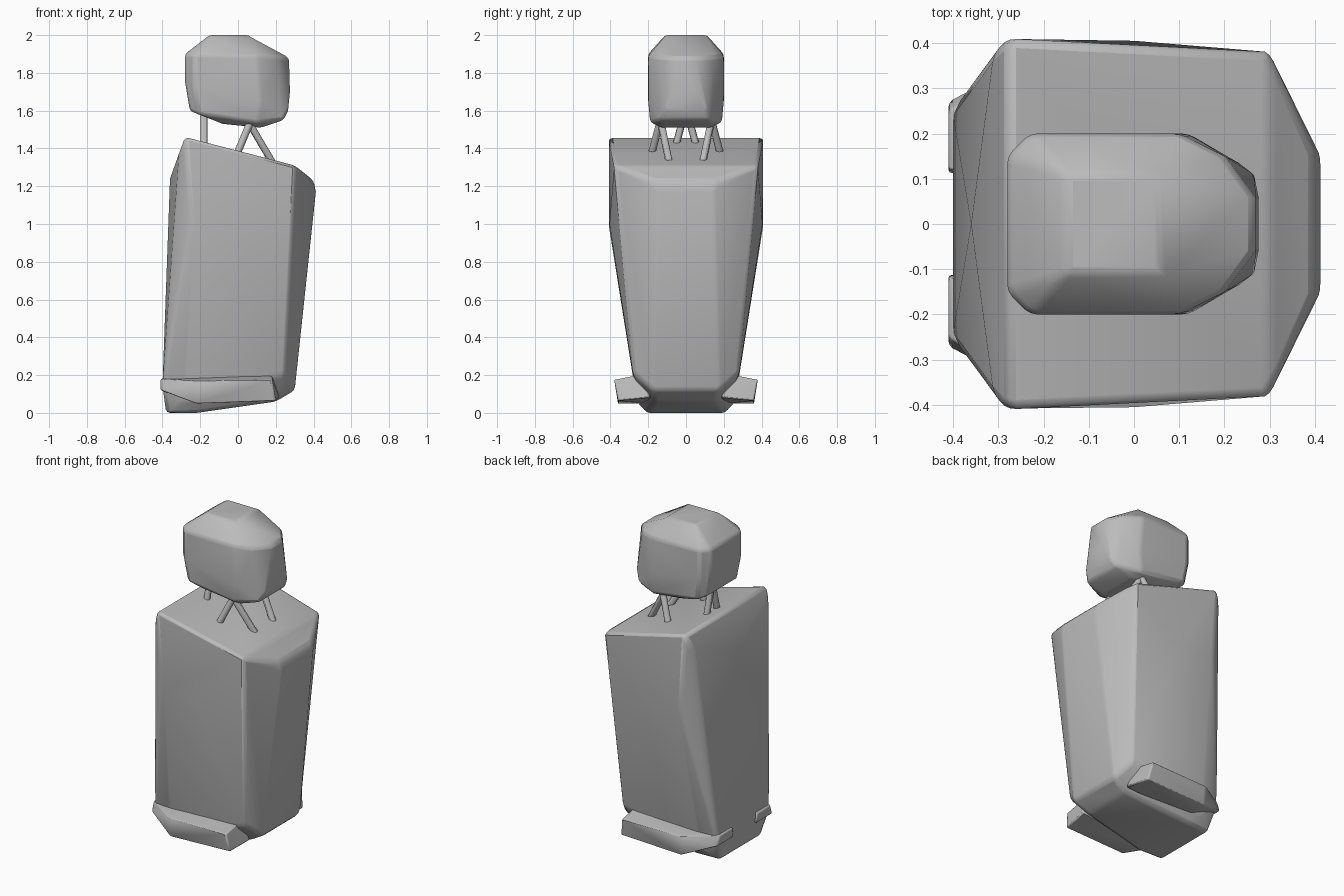
import bpy, bmesh, math
from mathutils import Vector

cube = bpy.data.objects.get("Cube")
if cube:
    bpy.data.objects.remove(cube, do_unlink=True)

grey = bpy.data.materials.new("seat grey")
grey.use_nodes = True
grey.diffuse_color = (0.5, 0.5, 0.5, 1)
grey.node_tree.nodes["Principled BSDF"].inputs["Base Color"].default_value = (0.5, 0.5, 0.5, 1)


def finish(obj, angle=30):
    obj.data.materials.append(grey)
    bpy.ops.object.select_all(action='DESELECT')
    obj.select_set(True)
    bpy.context.view_layer.objects.active = obj
    bpy.ops.object.shade_smooth_by_angle(angle=math.radians(angle))


def mirrored(points):
    return [(x, s * y, z) for x, y, z in points for s in (1, -1)]


def padded_block(name, points, bevel):
    """Faceted cushion wrapped around its corner points, with softened edges."""
    bm = bmesh.new()
    for p in set(points):
        bm.verts.new(p)
    res = bmesh.ops.convex_hull(bm, input=bm.verts)
    loose = [v for v in bm.verts if not v.link_faces]
    bmesh.ops.delete(bm, geom=loose, context='VERTS')
    bmesh.ops.dissolve_limit(bm, angle_limit=math.radians(4), verts=bm.verts, edges=bm.edges)
    bmesh.ops.recalc_face_normals(bm, faces=bm.faces)
    mesh = bpy.data.meshes.new(name)
    bm.to_mesh(mesh)
    bm.free()
    obj = bpy.data.objects.new(name, mesh)
    bpy.context.collection.objects.link(obj)
    mod = obj.modifiers.new("soft edges", 'BEVEL')
    mod.width = bevel
    mod.segments = 2
    mod.limit_method = 'ANGLE'
    mod.angle_limit = math.radians(22)
    finish(obj, 35)
    return obj


def rod(name, start, end, radius=0.019):
    a, b = Vector(start), Vector(end)
    bpy.ops.mesh.primitive_cylinder_add(vertices=12, radius=radius, depth=(b - a).length,
                                        location=(a + b) / 2)
    obj = bpy.context.object
    obj.name = name
    obj.rotation_euler = (b - a).to_track_quat('Z', 'Y').to_euler()
    finish(obj)


# Backrest: sloping top, chamfered front, narrow base
padded_block("backrest", mirrored([
    (-0.28, 0.41, 1.46), (-0.31, 0.38, 1.38), (0.30, 0.38, 1.31),
    (0.40, 0.16, 1.23), (0.412, 0.15, 1.17), (-0.36, 0.0, 1.24),
    (-0.25, 0.41, 1.0), (0.0, 0.405, 1.0), (0.29, 0.375, 1.2),
    (-0.40, 0.26, 0.14), (-0.33, 0.28, 0.2), (0.24, 0.28, 0.2),
    (0.30, 0.18, 0.12), (0.20, 0.16, 0.06),
    (-0.38, 0.2, 0.0), (-0.22, 0.21, 0.0), (-0.28, 0.26, 0.06),
]), 0.02)

# Hinge covers flaring out at both sides of the base
for side, s in (("left", 1), ("right", -1)):
    padded_block(side + "_hinge_cover", [(x, s * y, z) for x, y, z in (
        (-0.41, 0.11, 0.12), (-0.41, 0.12, 0.18), (-0.41, 0.27, 0.12), (-0.41, 0.25, 0.18),
        (-0.22, 0.37, 0.17), (-0.22, 0.36, 0.05), (-0.22, 0.22, 0.19), (-0.22, 0.2, 0.05),
        (0.18, 0.38, 0.175), (0.20, 0.36, 0.065), (0.18, 0.23, 0.205), (0.22, 0.19, 0.08),
    )], 0.008)

# Headrest: rounded rear corners, tapered front
padded_block("headrest", mirrored([
    (-0.15, 0.11, 2.0), (0.06, 0.11, 2.0),
    (-0.28, 0.15, 1.90), (-0.23, 0.2, 1.90), (0.10, 0.2, 1.89), (0.20, 0.15, 1.885),
    (0.27, 0.055, 1.88), (-0.28, 0.15, 1.75), (-0.23, 0.2, 1.72), (0.12, 0.2, 1.65),
    (0.275, 0.06, 1.70), (0.265, 0.11, 1.60), (0.24, 0.13, 1.55),
    (-0.255, 0.14, 1.60), (-0.21, 0.19, 1.58), (0.10, 0.19, 1.54),
    (0.12, 0.13, 1.51), (-0.08, 0.13, 1.53),
]), 0.015)

# Headrest posts: one forked pair at the rear, two at the front
for side, s in (("left", 1), ("right", -1)):
    rod(side + "_rear_post", (-0.18, 0.01 * s, 1.58), (-0.18, 0.06 * s, 1.39))
    rod(side + "_front_post_a", (0.07, 0.135 * s, 1.55), (-0.01, 0.185 * s, 1.36))
    rod(side + "_front_post_b", (0.05, 0.135 * s, 1.55), (0.18, 0.09 * s, 1.33))
